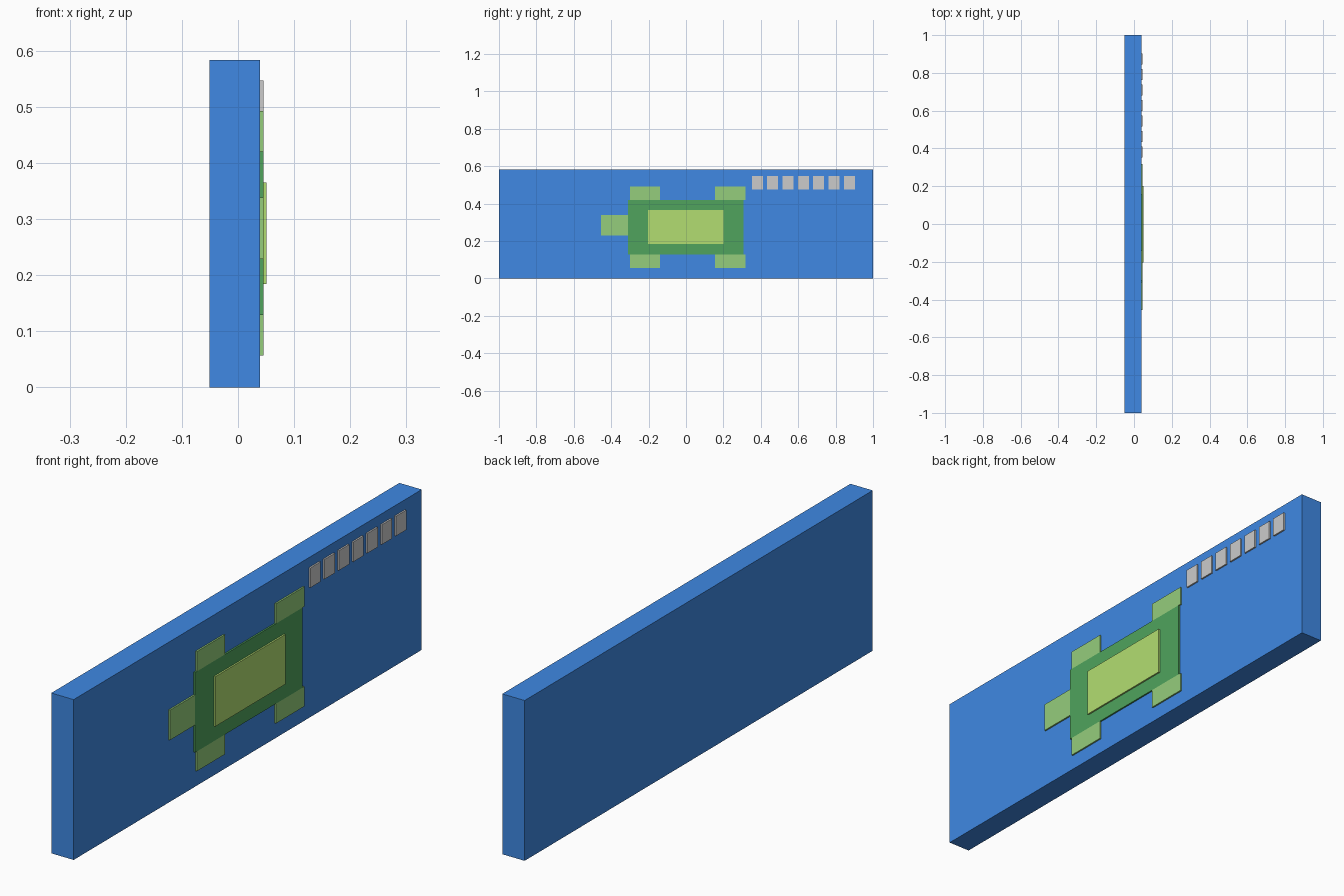
import bpy

if "Cube" in bpy.data.objects:
    bpy.data.objects.remove(bpy.data.objects["Cube"])

FACE = 0.039   # front plane of the panel; raised parts sit on it


def material(name, rgb):
    m = bpy.data.materials.new(name)
    m.diffuse_color = (*rgb, 1)
    m.use_nodes = True
    m.node_tree.nodes["Principled BSDF"].inputs["Base Color"].default_value = m.diffuse_color
    return m


def box(name, x, y, z, mat=None):
    """Box from (min, max) ranges on each axis."""
    bpy.ops.mesh.primitive_cube_add(
        size=1, location=[(a + b) / 2 for a, b in (x, y, z)])
    ob = bpy.context.object
    ob.name = name
    ob.scale = [b - a for a, b in (x, y, z)]
    bpy.ops.object.transform_apply(location=False, rotation=False, scale=True)
    if mat:
        ob.data.materials.append(mat)
    return ob


blue = material("panel_blue", (0.05, 0.25, 0.77))
dark_green = material("shell_green", (0.08, 0.37, 0.11))
skin_green = material("skin_green", (0.30, 0.61, 0.20))
lime = material("shell_top_lime", (0.45, 0.73, 0.165))

# Backing panel
box("panel", (-0.051, FACE), (-1, 1), (0, 0.583), blue)

# Turtle shell in two steps
raised = (FACE, 0.045)
box("shell", raised, (-0.31, 0.307), (0.129, 0.42), dark_green)
box("shell_top", (0.045, 0.051), (-0.203, 0.2), (0.184, 0.365), lime)

# Turtle head and four legs
box("head", raised, (-0.455, -0.31), (0.229, 0.338), skin_green)
for y_name, y in (("front", (-0.3, -0.14)), ("back", (0.155, 0.317))):
    for z_name, z in (("lower", (0.057, 0.129)), ("upper", (0.42, 0.492))):
        box(f"{y_name}_leg_{z_name}", raised, y, z, skin_green)

# Row of grey tiles in the upper corner
for i in range(7):
    y0 = 0.352 + i * 0.082
    box(f"tile_{i + 1}", raised, (y0, y0 + 0.059), (0.475, 0.547))
